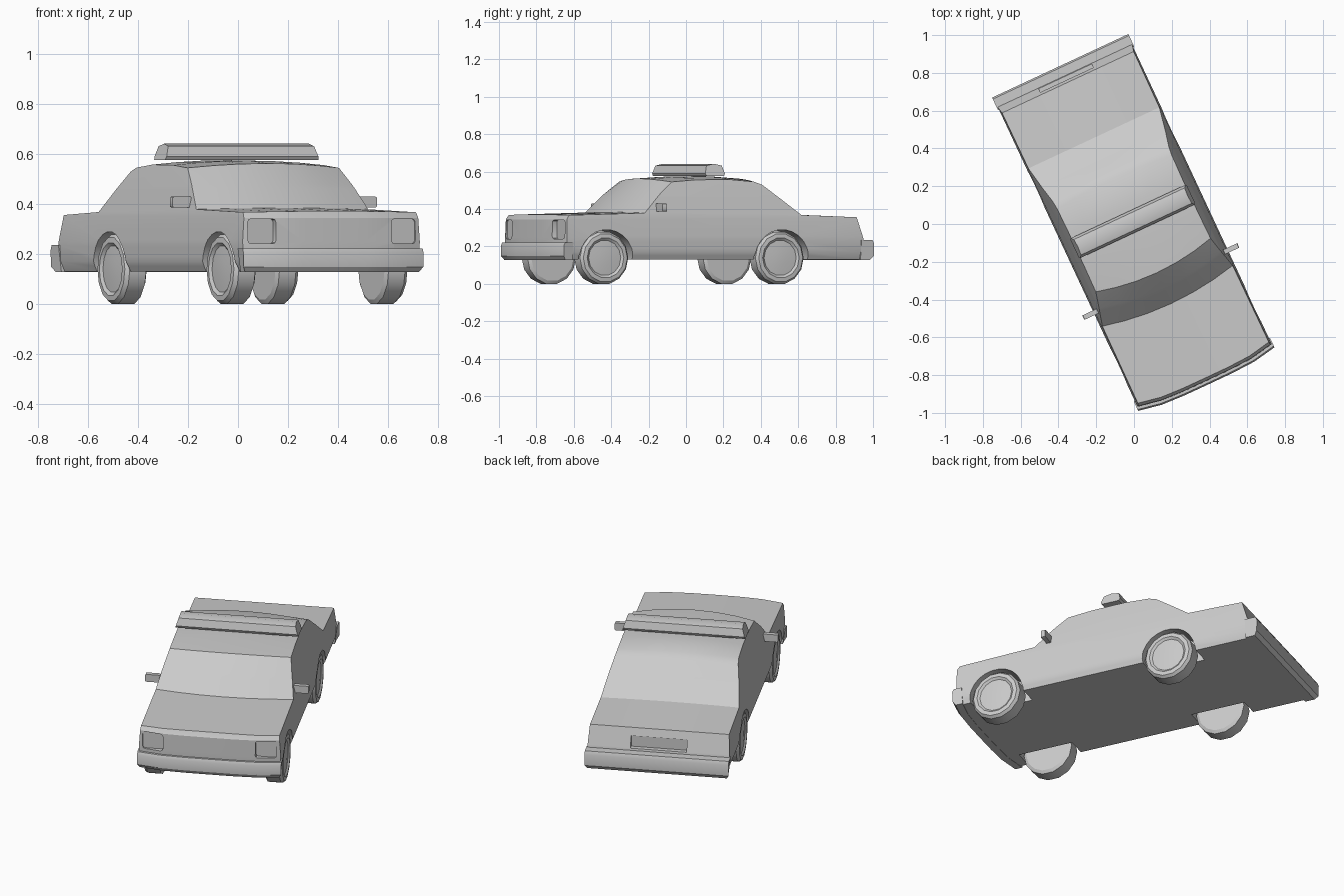
import bpy, bmesh, math
from mathutils import Matrix, Vector

if "Cube" in bpy.data.objects:
    bpy.data.objects.remove(bpy.data.objects["Cube"])

TURN = Matrix.Rotation(math.radians(25), 4, 'Z')   # the car stands turned on the grid
grey = bpy.data.materials.new("light_grey")
grey.diffuse_color = (0.6, 0.6, 0.6, 1)
grey.use_nodes = True
grey.node_tree.nodes["Principled BSDF"].inputs["Base Color"].default_value = grey.diffuse_color
parts = []


def make(name, bm, part=True):
    bmesh.ops.recalc_face_normals(bm, faces=bm.faces)
    me = bpy.data.meshes.new(name)
    bm.to_mesh(me)
    bm.free()
    ob = bpy.data.objects.new(name, me)
    bpy.context.collection.objects.link(ob)
    me.materials.append(grey)
    if part:
        parts.append(ob)
    else:
        ob.hide_render = True
    return ob


def slab(name, profile, cols, cuts, shape):
    """Side profile (y, z) extruded across the width, then shaped by a rule."""
    bm = bmesh.new()
    rows = [[bm.verts.new((s, y, z)) for y, z in profile] for s in cols]
    n = len(profile)
    for a, b in zip(rows, rows[1:]):
        for i in range(n):
            j = (i + 1) % n
            bm.faces.new((a[i], a[j], b[j], b[i]))
    bm.faces.new(rows[0])
    bm.faces.new(rows[-1])
    for z in cuts:
        bmesh.ops.bisect_plane(bm, geom=bm.verts[:] + bm.edges[:] + bm.faces[:],
                               plane_co=(0, 0, z), plane_no=(0, 0, 1))
    for v in bm.verts:
        v.co = shape(*v.co)
    return make(name, bm)


def lathe(name, profile, sides, y, zc, side, part=True):
    """Profile (x, radius) spun round a sideways axle."""
    bm = bmesh.new()
    rings = []
    for x, r in profile:
        ring = []
        for k in range(sides):
            a = 2 * math.pi * (k + 0.5) / sides
            ring.append(bm.verts.new((side * x, y + r * math.sin(a), zc - r * math.cos(a))))
        rings.append(ring)
    for a, b in zip(rings, rings[1:]):
        for i in range(sides):
            j = (i + 1) % sides
            bm.faces.new((a[i], a[j], b[j], b[i]))
    bm.faces.new(rings[0])
    bm.faces.new(rings[-1])
    return make(name, bm, part)


def box(name, c, size, bevel=0.0, part=True):
    bm = bmesh.new()
    bmesh.ops.create_cube(bm, size=1, matrix=Matrix.Translation(c) @ Matrix.Diagonal((*size, 1)))
    if bevel:
        es = [e for e in bm.edges if abs(e.verts[0].co.y - e.verts[1].co.y) > 1e-4]
        bmesh.ops.bevel(bm, geom=es, offset=bevel, segments=2, profile=0.5, affect='EDGES')
    return make(name, bm, part)


def half_width(z):
    table = [(0.13, 0.37), (0.17, 0.388), (0.25, 0.392), (0.352, 0.385), (0.38, 0.38),
             (0.46, 0.36), (0.545, 0.335), (0.60, 0.325)]
    for (z0, w0), (z1, w1) in zip(table, table[1:]):
        if z <= z1:
            return w0 + (w1 - w0) * (z - z0) / (z1 - z0)
    return table[-1][1]


def body_shape(s, y, z):
    x = s * half_width(z)
    round2, round4 = 1 - s * s, 1 - s ** 4
    if y < -0.8:
        y -= 0.03 * round4                 # bowed nose
    elif y < -0.2 and z > 0.37:
        y -= 0.045 * round2                # bowed windscreen
    elif 0.2 < y < 0.3 and z > 0.5:
        y += 0.02 * round2
    if z > 0.53:
        z += 0.018 * round2                # crowned roof
    elif z > 0.36:
        z += 0.005 * round2
    return Vector((x, y, z))


def bumper_shape(s, y, z):
    return Vector((s * (0.385 if z < 0.14 else 0.398), y - (0.03 * (1 - s ** 4) if y < 0 else 0), z))


COLS = [-1, -0.68, -0.35, 0, 0.35, 0.68, 1]

# body shell with cabin
body = slab("car_body", [(-0.88, 0.13), (-0.885, 0.22), (-0.883, 0.345), (-0.868, 0.367),
                         (-0.42, 0.379), (-0.325, 0.475), (-0.24, 0.545), (-0.1, 0.556),
                         (0.1, 0.558), (0.245, 0.546), (0.29, 0.53), (0.385, 0.458), (0.503, 0.368),
                         (0.828, 0.356), (0.866, 0.235), (0.866, 0.13)],
            COLS, [0.17, 0.25, 0.352, 0.46], body_shape)

# wheel arches, lamp pockets and number plate pocket are cut out
cutters = [box("plate_cutter", (0, 0.87, 0.279), (0.31, 0.07, 0.066), 0, False)]
for side in (-1, 1):
    for y in (-0.65, 0.385):
        cutters.append(lathe("arch_cutter", [(0.255, 0.16), (0.5, 0.16)], 24, y, 0.13, side, False))
    cutters.append(box("lamp_cutter", (side * 0.313, -0.92, 0.291), (0.115, 0.08, 0.1), 0.014, False))
for c in cutters:
    m = body.modifiers.new("cut", 'BOOLEAN')
    m.operation, m.solver, m.object = 'DIFFERENCE', 'EXACT', c
bpy.context.view_layer.update()
cut = bpy.data.meshes.new_from_object(body.evaluated_get(bpy.context.evaluated_depsgraph_get()))
body.modifiers.clear()
body.data = cut
cut.materials.clear()
cut.materials.append(grey)
for c in cutters:
    bpy.data.objects.remove(c)

# bumpers
slab("front_bumper", [(-0.85, 0.128), (-0.892, 0.128), (-0.905, 0.148), (-0.906, 0.205),
                      (-0.898, 0.222), (-0.85, 0.222)], COLS, [], bumper_shape)
slab("rear_bumper", [(0.85, 0.128), (0.905, 0.128), (0.922, 0.15), (0.924, 0.215),
                     (0.915, 0.235), (0.85, 0.235)], COLS, [], bumper_shape)

# bar across the roof
slab("roof_bar", [(-0.036, 0.576), (-0.043, 0.59), (-0.03, 0.632), (0.015, 0.642),
                  (0.06, 0.632), (0.073, 0.59), (0.066, 0.576)], [-1, 1], [],
     lambda s, y, z: Vector((s * (0.34 - 0.3 * (z - 0.576)), y, z)))

# wheels and mirrors
TYRE = [(0.285, 0.125), (0.295, 0.1425), (0.368, 0.1425), (0.384, 0.13), (0.386, 0.108),
        (0.376, 0.095), (0.38, 0.04)]
for side, label in ((-1, "left"), (1, "right")):
    for y, end in ((-0.655, "front"), (0.38, "rear")):
        lathe(f"{end}_{label}_wheel", TYRE, 14, y, 0.139, side)
    box(f"{label}_mirror", (side * 0.41, -0.336, 0.408), (0.085, 0.026, 0.044), 0.008)

# turn to the final pose, smooth the soft edges
for ob in parts:
    ob.data.transform(TURN)
    bpy.ops.object.select_all(action='DESELECT')
    ob.select_set(True)
    bpy.context.view_layer.objects.active = ob
    bpy.ops.object.shade_smooth_by_angle(angle=math.radians(30))
